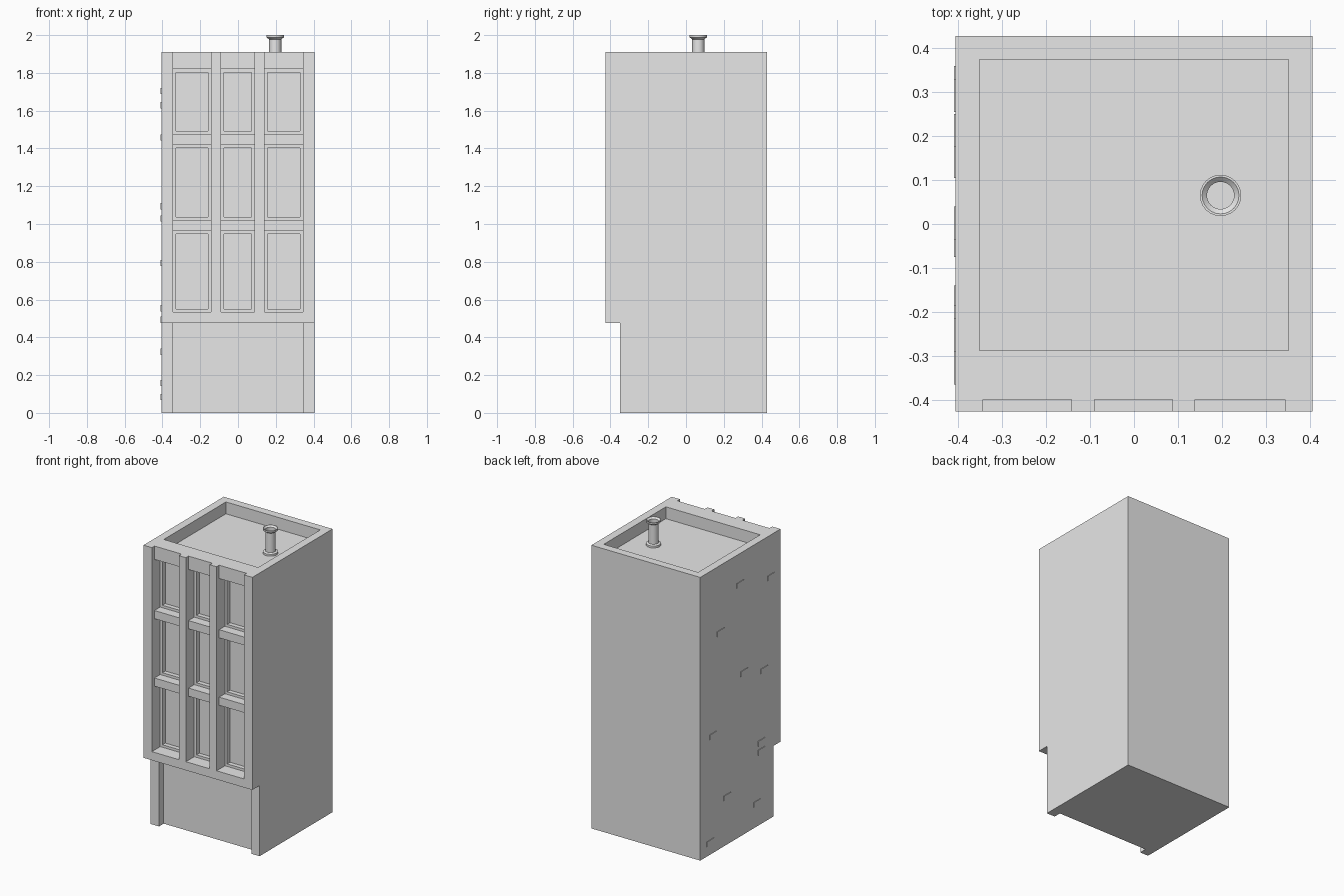
import bpy
import bmesh
import math
from mathutils import Matrix, Vector

cube = bpy.data.objects.get("Cube")
if cube:
    bpy.data.objects.remove(cube, do_unlink=True)

# Single plaster colour
plaster = bpy.data.materials.new("light_grey_plaster")
plaster.use_nodes = True
plaster.diffuse_color = (0.8, 0.8, 0.8, 1)
plaster.node_tree.nodes["Principled BSDF"].inputs["Base Color"].default_value = (0.8, 0.8, 0.8, 1)


def finish(name, bm):
    bmesh.ops.recalc_face_normals(bm, faces=bm.faces)
    mesh = bpy.data.meshes.new(name)
    bm.to_mesh(mesh)
    bm.free()
    mesh.materials.append(plaster)
    obj = bpy.data.objects.new(name, mesh)
    bpy.context.scene.collection.objects.link(obj)
    return obj


def boxes(name, ranges):
    """One mesh of boxes, each given as (x range, y range, z range)."""
    bm = bmesh.new()
    for box in ranges:
        size = [hi - lo for lo, hi in box]
        centre = Vector([(hi + lo) / 2 for lo, hi in box])
        bmesh.ops.create_cube(bm, size=1, matrix=Matrix.Translation(centre) @ Matrix.Diagonal((*size, 1)))
    return finish(name, bm)


SIDE, FRONT, BACK, TOP = 0.406, -0.427, 0.428, 1.91
GROUND_FRONT, OVERHANG = -0.35, 0.476
BAYS = [(-0.344, -0.142), (-0.09, 0.088), (0.139, 0.344)]
ROWS = [(0.534, 0.965), (1.02, 1.42), (1.475, 1.82)]

# Building body: side profile with the overhanging upper floors
bm = bmesh.new()
profile = [(GROUND_FRONT, 0), (BACK, 0), (BACK, TOP), (FRONT, TOP),
           (FRONT, OVERHANG), (GROUND_FRONT, OVERHANG)]
face = bm.faces.new([bm.verts.new((-SIDE, y, z)) for y, z in profile])
side = bmesh.ops.extrude_face_region(bm, geom=[face])["geom"]
bmesh.ops.translate(bm, verts=[v for v in side if isinstance(v, bmesh.types.BMVert)],
                    vec=(2 * SIDE, 0, 0))
body = finish("building_body", bm)

# Recesses: roof well, ground floor, facade bays, windows, panes
inset = 0.017
cutters = [
    boxes("roof_and_bay_cutter",
          [((-0.352, 0.352), (-0.288, 0.374), (1.83, 2.1))]
          + [(bay, (-0.6, -0.399), (ROWS[0][0], 2.1)) for bay in BAYS]),
    boxes("ground_floor_cutter", [((-0.344, 0.344), (-0.6, -0.30), (-0.2, OVERHANG))]),
    boxes("window_cutter", [(bay, (-0.5, -0.338), row) for bay in BAYS for row in ROWS]),
    boxes("pane_cutter",
          [((a + inset, b - inset), (-0.45, -0.308), (lo + inset, hi - inset))
           for a, b in BAYS for lo, hi in ROWS]),
]
for cutter in cutters:
    cutter.hide_render = True
    mod = body.modifiers.new(cutter.name, "BOOLEAN")
    mod.operation = "DIFFERENCE"
    mod.solver = "EXACT"
    mod.object = cutter

# Bake the cuts and drop the cutters
bpy.context.view_layer.update()
carved = bpy.data.meshes.new_from_object(body.evaluated_get(bpy.context.evaluated_depsgraph_get()))
body.modifiers.clear()
body.data = carved
for cutter in cutters:
    bpy.data.objects.remove(cutter, do_unlink=True)

# Loose bricks standing slightly proud of one side wall (back edge, top edge)
bricks = [(0.04, 1.72), (-0.29, 1.645), (0.25, 1.475), (0.0, 1.11), (-0.215, 1.045), (0.33, 0.81),
          (-0.185, 0.57), (-0.185, 0.51), (0.18, 0.34), (-0.14, 0.175), (0.36, 0.1)]
boxes("side_wall_bricks",
      [((-SIDE - 0.004, -SIDE + 0.01), (y - 0.075, y), (z - 0.033, z)) for y, z in bricks])

# Roof vent pipe: lathed profile with flanges at both ends
bm = bmesh.new()
outline = [(0, 1.825), (0.046, 1.825), (0.046, 1.843), (0.032, 1.848), (0.032, 1.978),
           (0.046, 1.988), (0.047, 2.0), (0.042, 2.0), (0.031, 1.99), (0.031, 1.95), (0, 1.95)]
points = [bm.verts.new((r, 0, z)) for r, z in outline]
edges = [bm.edges.new(pair) for pair in zip(points, points[1:])]
bmesh.ops.spin(bm, geom=points + edges, cent=(0, 0, 0), axis=(0, 0, 1),
               angle=math.tau, steps=24)
bmesh.ops.remove_doubles(bm, verts=bm.verts, dist=0.0005)
bmesh.ops.translate(bm, verts=bm.verts, vec=(0.197, 0.065, 0))
pipe = finish("roof_vent_pipe", bm)

bpy.ops.object.select_all(action="DESELECT")
pipe.select_set(True)
bpy.context.view_layer.objects.active = pipe
bpy.ops.object.shade_smooth_by_angle(angle=math.radians(35))
